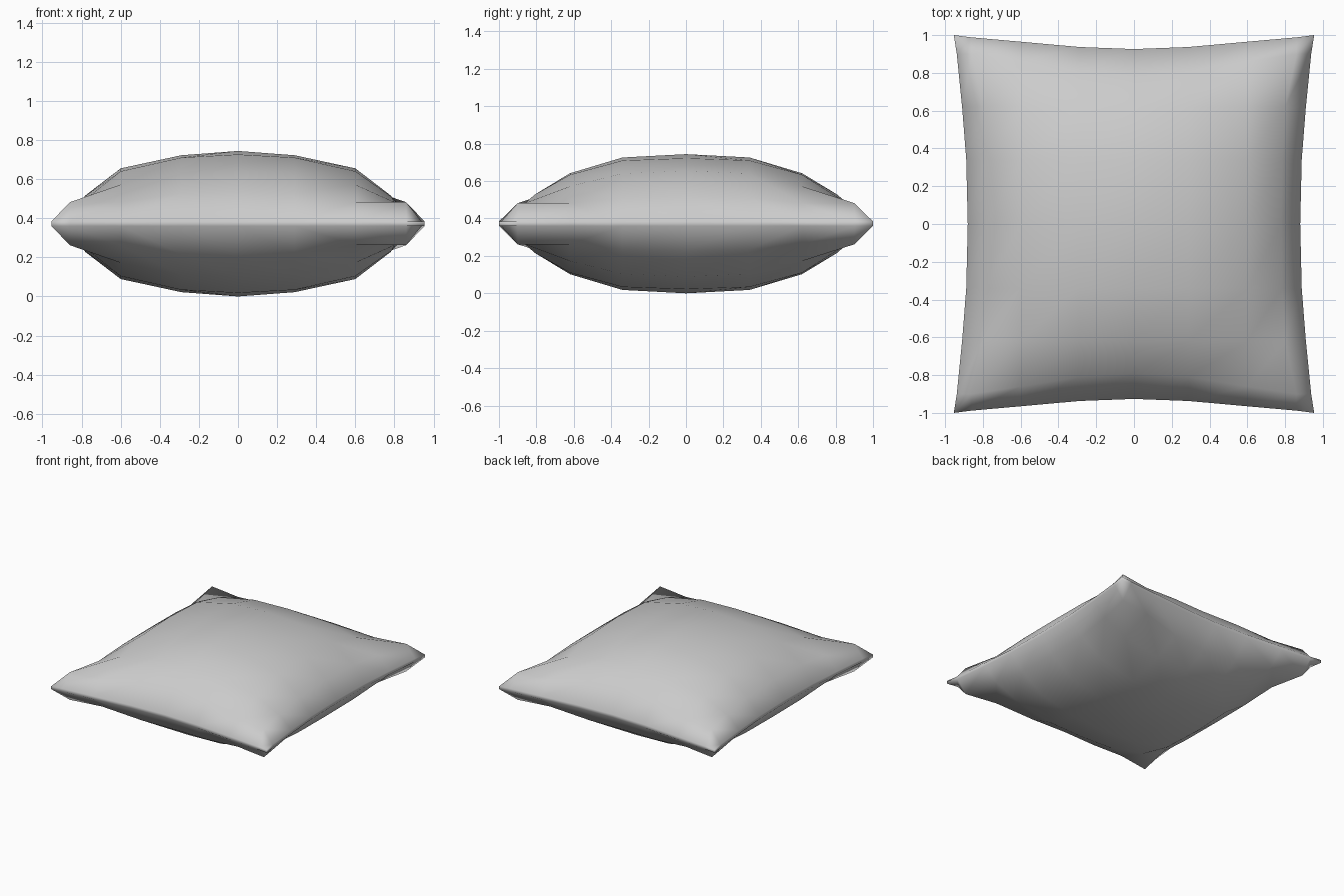
import bpy
import bmesh

default_cube = bpy.data.objects.get("Cube")
if default_cube:
    bpy.data.objects.remove(default_cube, do_unlink=True)

# Quarter-cushion profiles, indexed from the centre line out to the seam
SEAM_HEIGHT = 0.372
SEAM_HALF = 0.012
INNER_X = [0, 0.29, 0.6]
INNER_Y = [0, 0.34, 0.62]
SHOULDER_X = [0.78, 0.785, 0.8, 0.86, 0.86]
SHOULDER_Y = [0.79, 0.81, 0.86, 0.9, 0.9]
SEAM_X = [0.88, 0.888, 0.91, 0.938, 0.954]
SEAM_Y = [0.926, 0.937, 0.965, 0.988, 1]
PUFF = [
    [0.372, 0.354, 0.27, 0.163],
    [0.35, 0.338, 0.262, 0.155],
    [0.283, 0.268, 0.2, 0.11],
    [0.145, 0.138, 0.11, 0.11],
]
RIM = len(PUFF)


def along(step, across, inner, shoulder, seam):
    """Distance from the centre line, following the pinched outline."""
    if step == RIM:
        return seam[across]
    if step == RIM - 1:
        return shoulder[across]
    return inner[step]


def sign(value):
    return -1 if value < 0 else 1


def cushion_point(column, row, side):
    i, j = abs(column), abs(row)
    x = sign(column) * along(i, j, INNER_X, SHOULDER_X, SEAM_X)
    y = sign(row) * along(j, i, INNER_Y, SHOULDER_Y, SEAM_Y)
    height = SEAM_HALF if RIM in (i, j) else PUFF[i][j]
    return (x, y, SEAM_HEIGHT + side * height)


def build_cushion(name, material):
    bm = bmesh.new()
    steps = range(-RIM, RIM + 1)
    verts = {}
    for side in (1, -1):
        for column in steps:
            for row in steps:
                point = cushion_point(column, row, side)
                verts[column, row, side] = bm.verts.new(point)

    # Upper and lower panels, each cell split along the same diagonal
    for side in (1, -1):
        for column in steps[:-1]:
            for row in steps[:-1]:
                near = verts[column, row, side]
                right = verts[column + 1, row, side]
                far = verts[column + 1, row + 1, side]
                left = verts[column, row + 1, side]
                bm.faces.new((near, right, far))
                bm.faces.new((near, far, left))

    # Narrow seam band joining the two panels
    for a in steps[:-1]:
        for end in (-RIM, RIM):
            for start, stop in (((a, end), (a + 1, end)),
                                ((end, a), (end, a + 1))):
                bm.faces.new((verts[(*start, 1)], verts[(*stop, 1)],
                              verts[(*stop, -1)], verts[(*start, -1)]))

    bmesh.ops.recalc_face_normals(bm, faces=bm.faces)
    for face in bm.faces:
        face.smooth = True
    mesh = bpy.data.meshes.new(name)
    bm.to_mesh(mesh)
    bm.free()
    mesh.materials.append(material)
    cushion = bpy.data.objects.new(name, mesh)
    bpy.context.collection.objects.link(cushion)
    return cushion


# Plain grey fabric
fabric = bpy.data.materials.new("light grey fabric")
fabric.use_nodes = True
colour = (0.6, 0.6, 0.6, 1)
fabric.diffuse_color = colour
fabric.node_tree.nodes["Principled BSDF"].inputs["Base Color"].default_value = colour

build_cushion("cushion", fabric)
